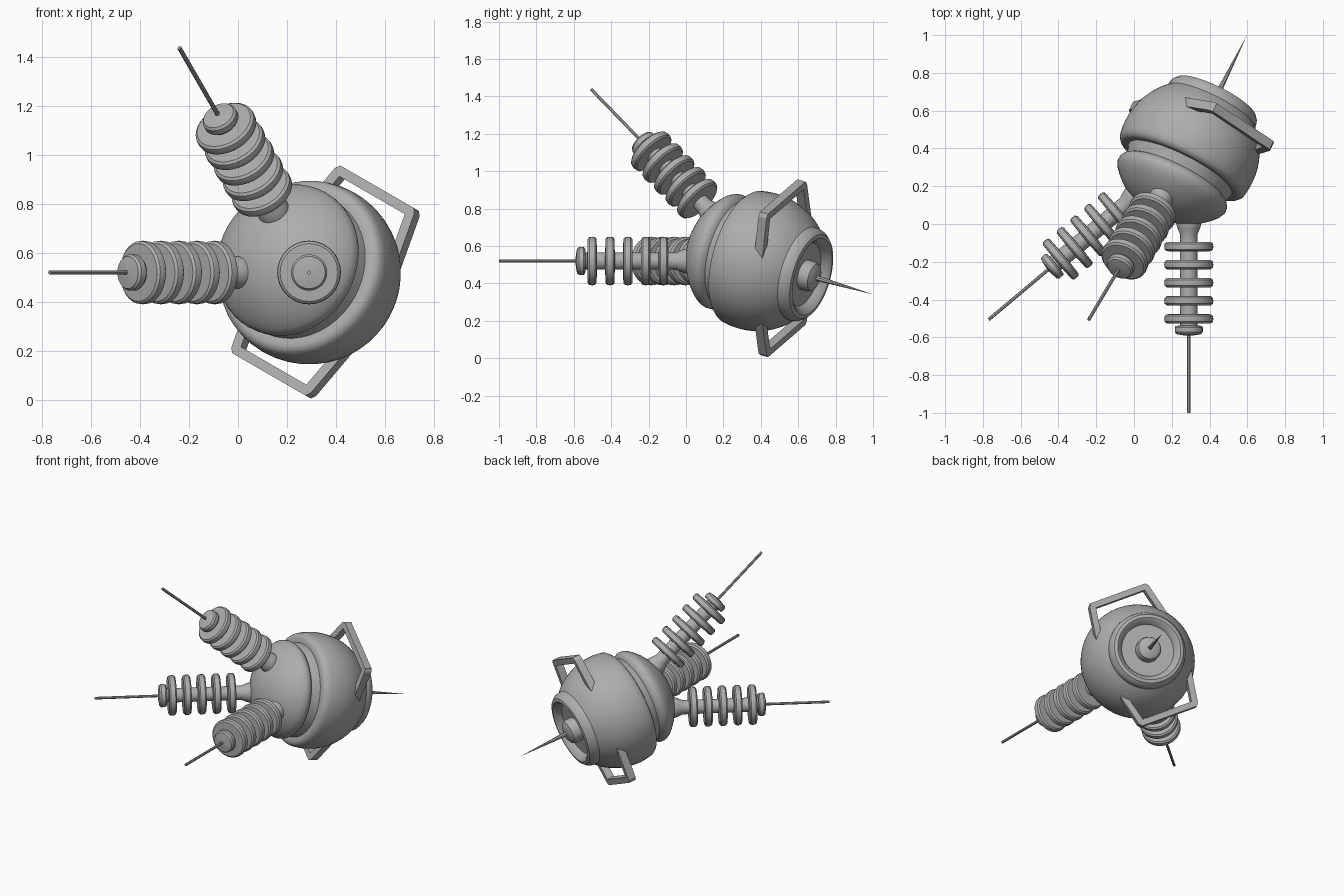
import bpy, bmesh
from math import sin, cos, pi, radians, sqrt
from mathutils import Vector, Matrix

cube = bpy.data.objects.get("Cube")
if cube:
    bpy.data.objects.remove(cube, do_unlink=True)

# One plain grey metal
grey = bpy.data.materials.new("grey_metal")
grey.use_nodes = True
color = (0.42, 0.42, 0.42, 1)
grey.diffuse_color = color
grey.node_tree.nodes["Principled BSDF"].inputs["Base Color"].default_value = color

# Body frame: local z is the body axis pointing out of the back
CENTER = Vector((0.29, 0.383, 0.52))
u, s, t = radians(30), sin(radians(30)), cos(radians(30))
back = Vector((s * t, t, -s * s))
side = Vector((s, 0, t))
across = back.cross(side)
BODY = Matrix.Translation(CENTER) @ Matrix((side, across, back)).transposed().to_4x4()


def finish(name, bm, matrix, angle=35):
    bmesh.ops.recalc_face_normals(bm, faces=bm.faces)
    mesh = bpy.data.meshes.new(name)
    bm.to_mesh(mesh)
    bm.free()
    mesh.materials.append(grey)
    obj = bpy.data.objects.new(name, mesh)
    bpy.context.collection.objects.link(obj)
    obj.matrix_world = matrix
    bpy.ops.object.select_all(action="DESELECT")
    obj.select_set(True)
    bpy.context.view_layer.objects.active = obj
    bpy.ops.object.shade_smooth_by_angle(angle=radians(angle))
    return obj


def lathe(name, profile, matrix, segments=32):
    """Turn (radius, height) points round local z; zero radius closes an end."""
    bm = bmesh.new()
    rings = []
    for r, h in profile:
        if r == 0:
            rings.append([bm.verts.new((0, 0, h))] * segments)
        else:
            angles = [2 * pi * i / segments for i in range(segments)]
            rings.append([bm.verts.new((r * cos(a), r * sin(a), h)) for a in angles])
    for low, high in zip(rings, rings[1:]):
        for i in range(segments):
            j = (i + 1) % segments
            quad = list(dict.fromkeys((low[i], low[j], high[j], high[i])))
            if len(quad) > 2:
                bm.faces.new(quad)
    return finish(name, bm, matrix)


def arc(radius, start, end, steps):
    """Sphere profile between two polar angles measured from local +z."""
    angles = [radians(start + (end - start) * i / steps) for i in range(steps + 1)]
    return [(radius * sin(a), radius * cos(a)) for a in angles]


# Body: front dome, groove, large rear shell, raised lip and sunken back plate
dome = [(0, -0.386)] + arc(0.386, 172, 128, 8)
groove = [(0.317, -0.21), (0.316, -0.19), (0.304, -0.17), (0.288, -0.16),
          (0.305, -0.105), (0.335, -0.108), (0.352, -0.1)]
shell = arc(0.375, 103, 43.5, 14)
lip = [(0.257, 0.29), (0.25, 0.312), (0.233, 0.332), (0.212, 0.337),
       (0.194, 0.325), (0.175, 0.29), (0, 0.29)]
lathe("body", dome + groove + shell + lip, BODY, 48)

# Rear knob and needle
knob = [(0.082, 0.28), (0.082, 0.33), (0.074, 0.35), (0.05, 0.364), (0, 0.37)]
lathe("rear_knob", knob, BODY, 24)
lathe("rear_needle", [(0.016, 0.35), (0, 0.712)], BODY, 8)

# Two bracket handles on opposite sides of the rear shell
half = [(0.22, 0.2), (0.262, 0.2), (0.216, 0.422), (0.2, 0.442)]
inner = (0.178, 0.402)
outline = [inner] + half
outline += [(-x, y) for x, y in reversed(outline)]
for name, turn in (("upper_handle", 0), ("lower_handle", pi)):
    bm = bmesh.new()
    face = bm.faces.new([bm.verts.new((y, x, 0.13)) for x, y in outline])
    moved = bmesh.ops.extrude_face_region(bm, geom=[face])["geom"]
    verts = [v for v in moved if isinstance(v, bmesh.types.BMVert)]
    bmesh.ops.translate(bm, verts=verts, vec=(0, 0, 0.05))
    finish(name, bm, BODY @ Matrix.Rotation(turn, 4, "Z"), 20)

# Three ribbed insulators with rods, all pointing away from the body centre
stack = [(0, 0.34), (0.066, 0.34), (0.066, 0.385), (0.058, 0.41), (0.047, 0.435)]
for i in range(5):
    h = 0.503 + 0.0955 * i
    stack += [(0.046, h - 0.026), (0.118, h - 0.024), (0.128, h - 0.015),
              (0.13, h), (0.128, h + 0.015), (0.118, h + 0.024), (0.046, h + 0.026)]
stack += [(0.046, 0.921), (0.068, 0.922), (0.074, 0.93), (0.074, 0.955),
          (0.066, 0.966), (0.03, 0.972), (0, 0.974)]
tilt = radians(50)
directions = {
    "front": Vector((0, -1, 0)),
    "right": Vector((-sin(tilt), -cos(tilt), 0)),
    "upper": Vector((-sin(tilt) * s, -cos(tilt), sin(tilt) * t)),
}
for label, direction in directions.items():
    frame = Matrix.Translation(CENTER) @ direction.to_track_quat("Z", "Y").to_matrix().to_4x4()
    lathe(label + "_insulator", stack, frame)
    lathe(label + "_rod", [(0, 0.96), (0.009, 0.96), (0.009, 1.383), (0, 1.383)], frame, 8)
